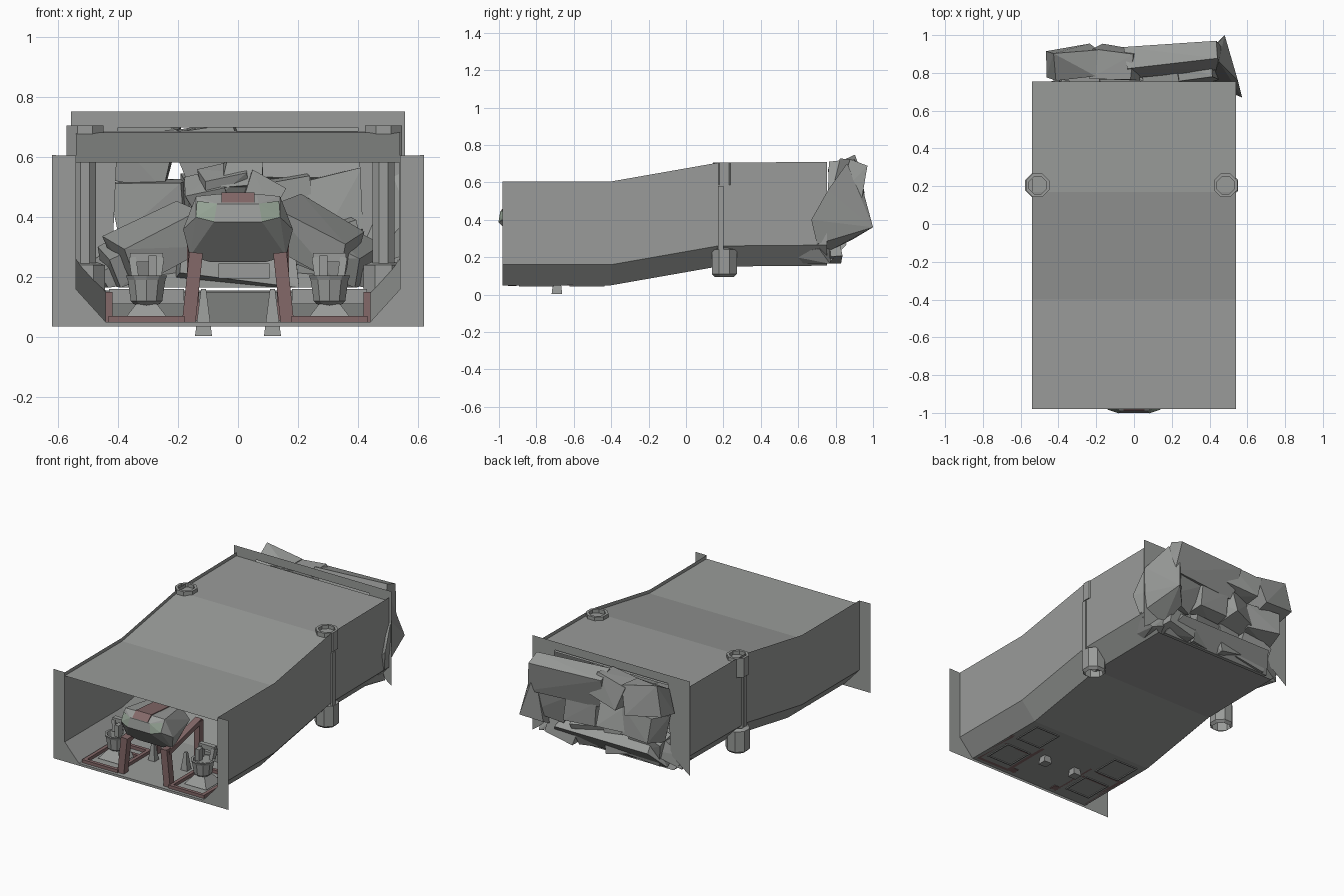
import bpy, bmesh, math, random
from mathutils import Vector, Euler

if "Cube" in bpy.data.objects:
    bpy.data.objects.remove(bpy.data.objects["Cube"])

random.seed(4)


def mat(name, col):
    m = bpy.data.materials.new(name)
    m.diffuse_color = (*col, 1)
    m.use_nodes = True
    m.node_tree.nodes["Principled BSDF"].inputs["Base Color"].default_value = m.diffuse_color
    return m


GREY = mat("dark_grey", (0.32, 0.33, 0.32))
RED = mat("red_brown", (0.23, 0.14, 0.14))
GREEN = mat("grey_green", (0.3, 0.37, 0.3))


def finish(name, bm, m=None, recalc=True):
    if recalc:
        bmesh.ops.recalc_face_normals(bm, faces=bm.faces)
    me = bpy.data.meshes.new(name)
    bm.to_mesh(me)
    bm.free()
    ob = bpy.data.objects.new(name, me)
    bpy.context.collection.objects.link(ob)
    me.materials.append(m or GREY)
    return ob


def hull(name, pts, m=None):
    bm = bmesh.new()
    vs = [bm.verts.new(p) for p in pts]
    r = bmesh.ops.convex_hull(bm, input=vs)
    junk = {v for v in r["geom_interior"] if isinstance(v, bmesh.types.BMVert)}
    bmesh.ops.delete(bm, geom=list(junk), context='VERTS')
    bmesh.ops.dissolve_limit(bm, angle_limit=0.03, verts=bm.verts, edges=bm.edges)
    return finish(name, bm, m)


def box(name, c, s, m=None, rot=(0, 0, 0), jitter=0.0):
    e = Euler([math.radians(a) for a in rot])
    pts = []
    for i in (-.5, .5):
        for j in (-.5, .5):
            for k in (-.5, .5):
                f = [1 + random.uniform(-jitter, jitter) for _ in range(3)]
                v = Vector((i * s[0] * f[0], j * s[1] * f[1], k * s[2] * f[2]))
                v.rotate(e)
                v += Vector(c)
                if jitter:  # rocks stay inside the overall bounds
                    v = Vector((max(-.49, min(.53, v.x)), min(.97, v.y),
                                max(.165, min(.75 if v.y > .76 else .67, v.z))))
                pts.append(v)
    return hull(name, pts, m)


def loft(name, rings, closed=True, caps=True):
    bm = bmesh.new()
    rs = [[bm.verts.new(p) for p in r] for r in rings]
    n = len(rs[0])
    for a, b in zip(rs, rs[1:]):
        for i in range(n if closed else n - 1):
            bm.faces.new((a[i], a[(i + 1) % n], b[(i + 1) % n], b[i]))
    if caps and closed:
        bm.faces.new(rs[0])
        bm.faces.new(rs[-1])
    return finish(name, bm)


def lathe(name, x, y, prof, n=8, caps=True):
    return loft(name, [[(x + r * math.cos((i + .5) * math.tau / n),
                         y + r * math.sin((i + .5) * math.tau / n), z)
                        for i in range(n)] for r, z in prof], True, caps)


def both(pts):
    return [(s * x, y, z) for x, y, z in pts for s in (-1, 1)]


def frame(name, x, y, w, d, z, t, h, m=None):
    for k in (-.5, .5):
        box(name, (x + k * w, y, z), (t, d + t, h), m)
        box(name, (x, y + k * d, z), (w - t, t, h), m)


# corridor shell: walls, chamfers, floor, and a roof set slightly below the wall tops
stations = [(-.98, 0), (-.4, 0), (.17, .1), (.755, .105)]
half = [(.54, .605), (.54, .16), (.44, .05)]
section = half + [(-x, z) for x, z in reversed(half)]
loft("corridor_shell", [[(x, y, z + d) for x, z in section] for y, d in stations], False)
loft("roof", [[(-.54, y, .583 + d), (.54, y, .583 + d)] for y, d in stations], False)

# flat end flanges lofted between opening and outer edge
outer = [(.62, .607), (.62, .035), (.44, .035)]
ring = outer + [(-x, z) for x, z in reversed(outer)]
loft("front_flange", [[(x, -.98, z) for x, z in r] for r in (section, ring)], False)
inner = both([(.40, .755, .70), (.42, .755, .25)])
edge = both([(.556, .755, .753), (.556, .755, .15)])
order = (2, 0, 1, 3)
loft("rear_flange", [[r[i] for i in order] for r in (inner, edge)], False)

# octagonal wall columns
for x in (-.51, .485):
    lathe("column_base", x, .205, [(.055, .095), (.072, .11), (.072, .24), (.045, .25)], caps=False)
    lathe("column_pole", x, .19, [(.04, .24), (.04, .59)])
    lathe("column_cap", x, .205, [(.05, .585), (.067, .585), (.067, .706), (.05, .706), (.05, .67)])
    box("outer_rib", (math.copysign(.543, x), .185, .41), (.012, .03, .34))

# swivel seats on framed platforms, hatch outlines under the floor
for s in (-1, 1):
    x, y = s * .305, -.79
    for hy in (-.8, -.53):
        frame("floor_hatch", x, hy, .17, .18, .046, .008, .005)
    frame("seat_platform_rail", x, y, .23, .32, .06, .022, .02, RED)
    box("seat_platform_bar", (x, y + .07, .06), (.21, .02, .02), RED)
    box("platform_back_rail", (x, -.6, .135), (.25, .03, .05))
    box("platform_post", (s * .43, -.62, .1), (.022, .03, .1), RED)
    lathe("seat_base", x, y, [(.11, .055), (.05, .11)], 4)
    lathe("seat_bowl", x, y, [(.03, .1), (.055, .12), (.066, .19), (.072, .205), (.058, .205), (.045, .16)], 10)
    # back rest: two uprights with a top bar, plus short arms
    for k in (-1, 1):
        box("seat_back_side", (x + k * .042, y + .045, .23), (.024, .035, .07), None, (-8, k * 8, 0))
    box("seat_back_top", (x, y + .05, .265), (.11, .03, .03))
    box("seat_arm", (x - s * .02, y - .01, .235), (.028, .04, .075))

# central console hood with stripe, side panels and legs
lip, chin, brow = (.08, -1, .385), (.14, -.98, .4), (.07, -.99, .445)
hull("console_hood", both([lip, chin, brow, (.06, -.95, .478), (.14, -.94, .47),
                           (.183, -.92, .36), (.16, -.89, .27), (.09, -.87, .25),
                           (.1, -.72, .46), (.15, -.7, .38), (.1, -.72, .29)]))
hull("console_stripe", both([(.055, -.991, .449), (.055, -.953, .483),
                             (.055, -.74, .466), (.055, -.95, .45)]), RED)
for s in (-1, 1):
    hull("console_panel", [(s * x, y - .003, z) for x, y, z in
                           (lip, chin, brow, (.137, -.955, .455), (.1, -.95, .42))], GREEN)
    box("console_leg", (s * .152, -.93, .165), (.045, .045, .235), RED, (0, s * -6, 0))
    box("console_rail", (s * .145, -.765, .3), (.045, .34, .03), RED, (14, 0, 0))
    box("console_rear_leg", (s * .15, -.61, .2), (.04, .04, .29), RED)
    # pale foot struts that pass through the floor
    lathe("foot_strut", s * .115, -.69, [(.04, .004), (.012, .16)], 4)
box("rear_step", (.02, .1, .22), (.17, .1, .05))


# collapsed rock heap: overhanging wall of blocks in the far opening, then a slope inside it
def rock(x, y, z, size, tilt):
    box("rock", (x, y, z), [v * random.uniform(.85, 1.15) for v in size], None,
        [random.uniform(-tilt, tilt) for _ in range(3)], .2)


for row, (y, z, w) in enumerate([(.74, .26, .19), (.82, .44, .21), (.85, .63, .23)]):
    for col in range(4):
        x = .02 + w * (col - 1.5)
        if row < 2 or col < 2:
            rock(x, y, z, (w, .15, .19), 18)
box("long_rock", (.21, .88, .61), (.5, .12, .2), None, (-15, 0, 6), .1)
for s in (-1, 1):
    for k in range(3):
        box("slope_rock", (s * (.36 - .05 * k), .66 - .06 * k, .23 + .05 * k), (.28, .22, .13),
            None, (15, s * 28, s * -10), .2)
for k in range(4):
    rock(-.1 + .06 * k, .67, .48 + .03 * (k % 3), (.13, .12, .1), 30)
rock(0, .6, .24, (.34, .24, .16), 12)
hull("large_rock_slab", [(.48, 1, .36), (.572, .67, .4), (.55, .76, .56), (.45, .86, .7),
                         (.42, .93, .62), (.545, .7, .27), (.38, .9, .3), (.4, .74, .22)])
hull("rubble_skirt", both([(.4, .76, .165), (.33, .86, .27), (.3, .76, .34), (.3, .5, .165)]))
